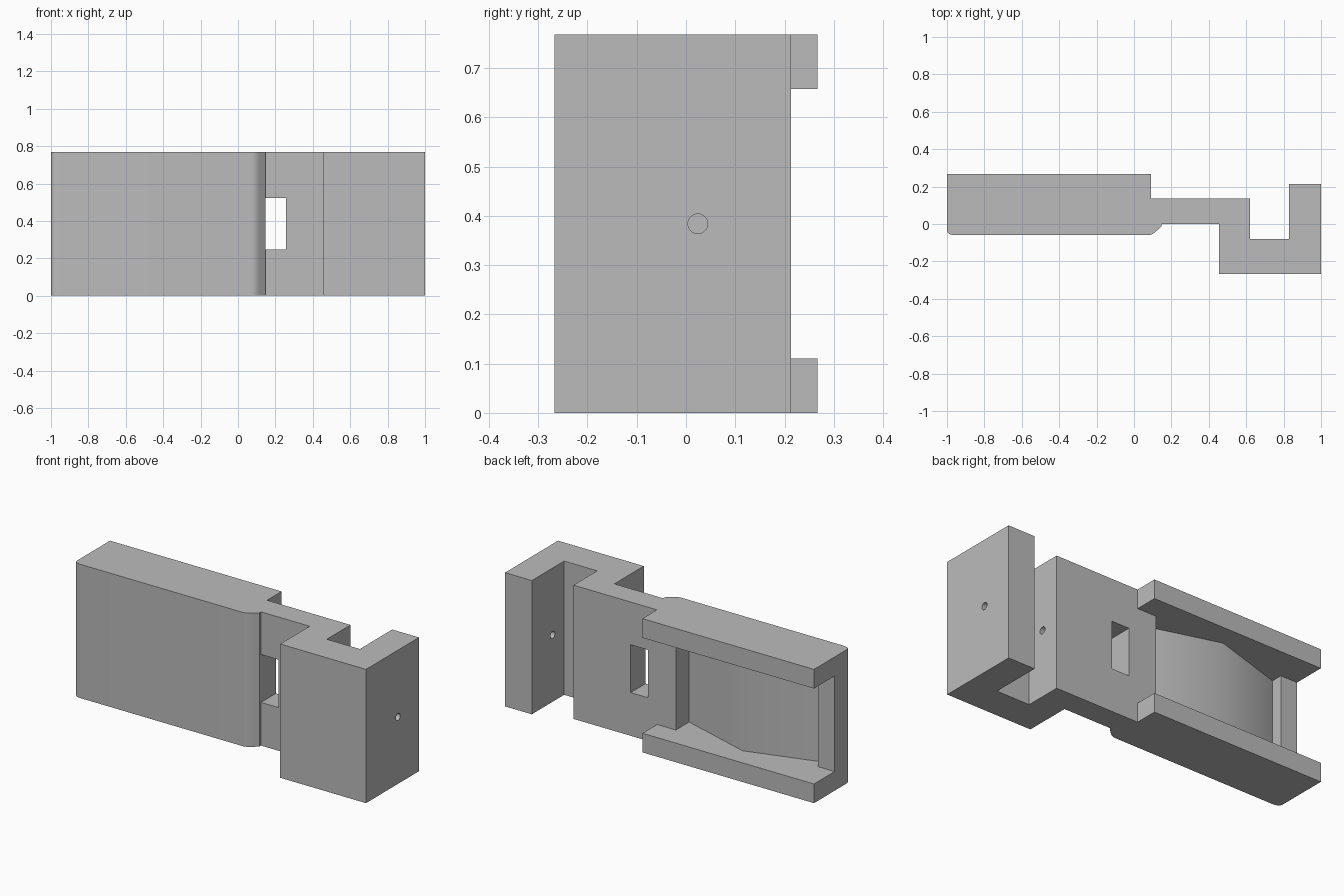
import bpy, bmesh, math
from mathutils import Vector

old = bpy.data.objects.get("Cube")
if old:
    bpy.data.objects.remove(old, do_unlink=True)

HEIGHT = 0.768
RAIL = 0.11

grey = bpy.data.materials.new("plain_grey")
grey.use_nodes = True
colour = (0.5, 0.5, 0.5, 1)
grey.diffuse_color = colour
grey.node_tree.nodes["Principled BSDF"].inputs["Base Color"].default_value = colour


def rounded(start, corner, end, steps=6):
    """Points of a smooth curve from start to end, pulled towards corner."""
    a, b, c = Vector(start), Vector(corner), Vector(end)
    pts = []
    for i in range(steps + 1):
        t = i / steps
        pts.append(tuple(a * (1 - t) ** 2 + b * 2 * t * (1 - t) + c * t * t))
    return pts


def prism(name, outline, z0, z1):
    """Extrude an x-y outline upwards into a closed solid."""
    bm = bmesh.new()
    face = bm.faces.new([bm.verts.new((x, y, z0)) for x, y in outline])
    top = bmesh.ops.extrude_face_region(bm, geom=[face])["geom"]
    verts = [v for v in top if isinstance(v, bmesh.types.BMVert)]
    bmesh.ops.translate(bm, verts=verts, vec=(0, 0, z1 - z0))
    bmesh.ops.recalc_face_normals(bm, faces=bm.faces)
    mesh = bpy.data.meshes.new(name)
    bm.to_mesh(mesh)
    bm.free()
    mesh.materials.append(grey)
    obj = bpy.data.objects.new(name, mesh)
    bpy.context.collection.objects.link(obj)
    return obj


def cut(target, cutter):
    """Subtract the cutter for good, then remove it."""
    cutter.hide_render = True
    mod = target.modifiers.new("cut", "BOOLEAN")
    mod.operation = "DIFFERENCE"
    mod.solver = "EXACT"
    mod.object = cutter
    bpy.context.view_layer.objects.active = target
    bpy.ops.object.modifier_apply(modifier=mod.name)
    bpy.data.objects.remove(cutter, do_unlink=True)


# Whole bracket: channel body, thin neck and hooked end block
outline = (
    [(-1, 0.267)]
    + rounded((-1, -0.03), (-1, -0.06), (-0.955, -0.06))
    + rounded((0.07, -0.06), (0.095, -0.06), (0.115, -0.042))
    + [(0.146, -0.014), (0.146, 0), (0.455, 0), (0.455, -0.267),
       (1, -0.267), (1, 0.213), (0.83, 0.213), (0.83, -0.08),
       (0.62, -0.08), (0.62, 0.135), (0.09, 0.135), (0.09, 0.267)]
)
bracket = prism("bracket", outline, 0, HEIGHT)

# Pocket between the two rails, with an end lip and a ridged floor
pocket = prism("pocket_cutter", [
    (-1.1, 0.08), (-0.895, 0.08), (-0.895, 0.015), (-0.462, 0.145),
    (-0.03, 0.015), (-0.03, 0.135), (0.2, 0.135), (0.2, 0.4), (-1.1, 0.4),
], RAIL, HEIGHT - RAIL)
cut(bracket, pocket)

# Rectangular window through the neck
window = prism("window_cutter", [(0.146, -0.1), (0.257, -0.1), (0.257, 0.3), (0.146, 0.3)],
               0.248, 0.523)
cut(bracket, window)

# Round hole through the end column and on into the neck
bpy.ops.mesh.primitive_cylinder_add(vertices=32, radius=0.02, depth=0.7,
                                    location=(0.8, 0.024, HEIGHT / 2),
                                    rotation=(0, math.pi / 2, 0))
hole = bpy.context.object
hole.name = "hole_cutter"
hole.data.materials.append(grey)
cut(bracket, hole)

# Smooth the rounded corners and pocket floor, keep the edges crisp
bpy.ops.object.select_all(action="DESELECT")
bracket.select_set(True)
bpy.context.view_layer.objects.active = bracket
bpy.ops.object.shade_smooth_by_angle(angle=math.radians(36))
